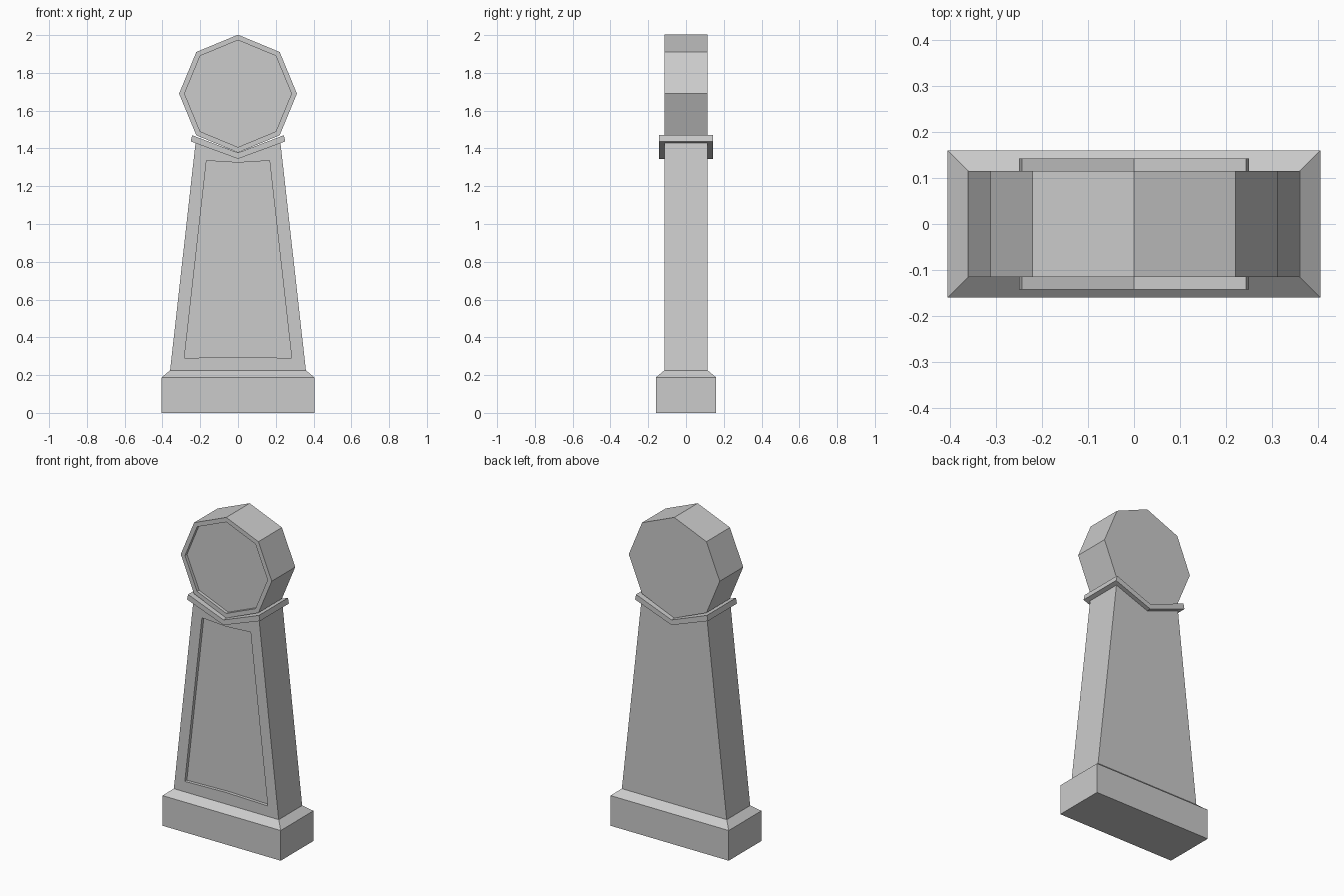
import bpy, bmesh, math

if "Cube" in bpy.data.objects:
    bpy.data.objects.remove(bpy.data.objects["Cube"])

HALF = 0.115      # half thickness of the slab
RECESS = 0.02     # depth of the front panels


def skin(name, rings):
    """Closed solid from a stack of rings with equal point counts."""
    bm = bmesh.new()
    loops = [[bm.verts.new(p) for p in ring] for ring in rings]
    n = len(loops[0])
    for a, b in zip(loops, loops[1:]):
        for i in range(n):
            j = (i + 1) % n
            bm.faces.new((a[i], a[j], b[j], b[i]))
    bm.faces.new(loops[0])
    bm.faces.new(loops[-1])
    bmesh.ops.recalc_face_normals(bm, faces=bm.faces)
    mesh = bpy.data.meshes.new(name)
    bm.to_mesh(mesh)
    bm.free()
    obj = bpy.data.objects.new(name, mesh)
    bpy.context.collection.objects.link(obj)
    return obj


def slab(name, outline, half, panel=None):
    """Extrude an XZ outline along y, optionally with a recessed front panel."""
    def at(pts, y):
        return [(x, y, z) for x, z in pts]
    rings = [at(outline, half), at(outline, -half)]
    if panel:
        rings += [at(panel, -half), at(panel, -half + RECESS)]
    return skin(name, rings)


def rect(x, y, z):
    return [(-x, -y, z), (x, -y, z), (x, y, z), (-x, y, z)]


def mirrored(right):
    """Complete an outline whose first and last points lie on x = 0."""
    return right + [(-x, z) for x, z in right[-2:0:-1]]


def octagon(r):
    return [(r * math.sin(i * math.pi / 4), 1.69 + r * math.cos(i * math.pi / 4))
            for i in range(8)]


# Plinth with sloped top
skin("plinth", [rect(0.405, 0.16, 0), rect(0.405, 0.16, 0.187), rect(0.36, HALF, 0.225)])

# Tapered shaft with notched top and recessed front panel
slab("shaft",
     mirrored([(0, 0.22), (0.36, 0.22), (0.222, 1.455), (0, 1.36)]), HALF,
     mirrored([(0, 0.297), (0.284, 0.29), (0.167, 1.335), (0, 1.325)]))

# V-shaped collar band
slab("collar", mirrored([(0, 1.345), (0.25, 1.437), (0.243, 1.47), (0, 1.377)]), 0.142)

# Octagonal head with recessed front face
slab("head", octagon(0.312), HALF, octagon(0.283))
